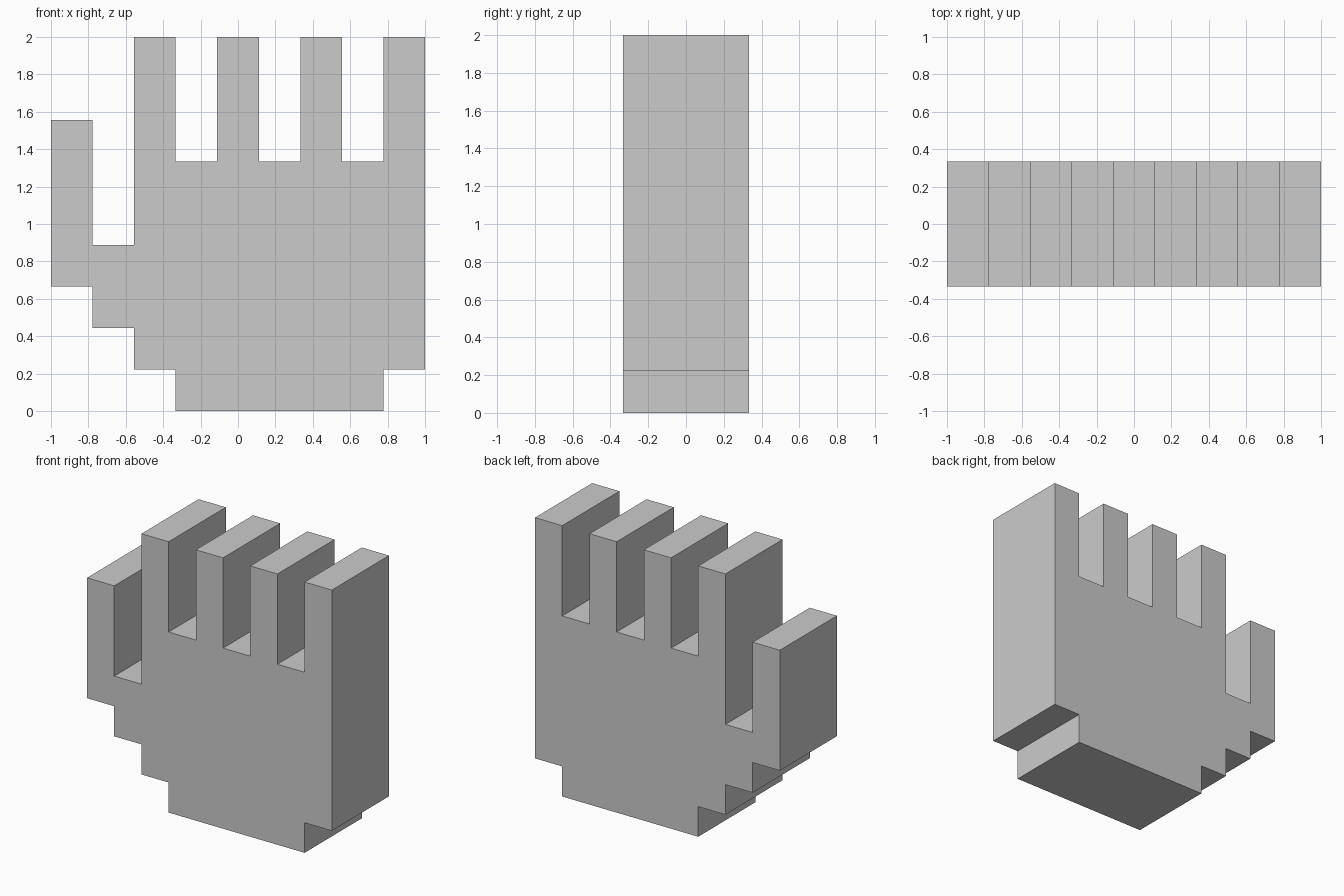
import bpy

if "Cube" in bpy.data.objects:
    bpy.data.objects.remove(bpy.data.objects["Cube"])

U = 2 / 9          # one block
HALF_DEPTH = 1.5   # in blocks

# Palm underside, stepping out to the little finger's outer edge
outline = [(3, 0), (8, 0), (8, 1), (9, 1)]

# Four fingers, right to left, with gaps between them
for x in (8, 6, 4, 2):
    outline += [(x + 1, 9), (x, 9)]
    if x > 2:
        outline += [(x, 6), (x - 1, 6)]

# Thumb and the stepped heel of the hand
outline += [(2, 4), (1, 4), (1, 7), (0, 7), (0, 3),
            (1, 3), (1, 2), (2, 2), (2, 1), (3, 1)]


def extrude_profile(name, profile, half_depth):
    """Solid from a front (x, z) outline, extruded along y."""
    n = len(profile)
    verts = [((x - 4.5) * U, y * U, z * U)
             for y in (-half_depth, half_depth) for x, z in profile]
    faces = [list(range(n)), list(range(2 * n - 1, n - 1, -1))]
    faces += [(i, i + n, (i + 1) % n + n, (i + 1) % n) for i in range(n)]
    mesh = bpy.data.meshes.new(name)
    mesh.from_pydata(verts, [], faces)
    mesh.update()
    obj = bpy.data.objects.new(name, mesh)
    bpy.context.collection.objects.link(obj)
    return obj


# Open hand in one solid piece
extrude_profile("open_hand", outline, HALF_DEPTH)
